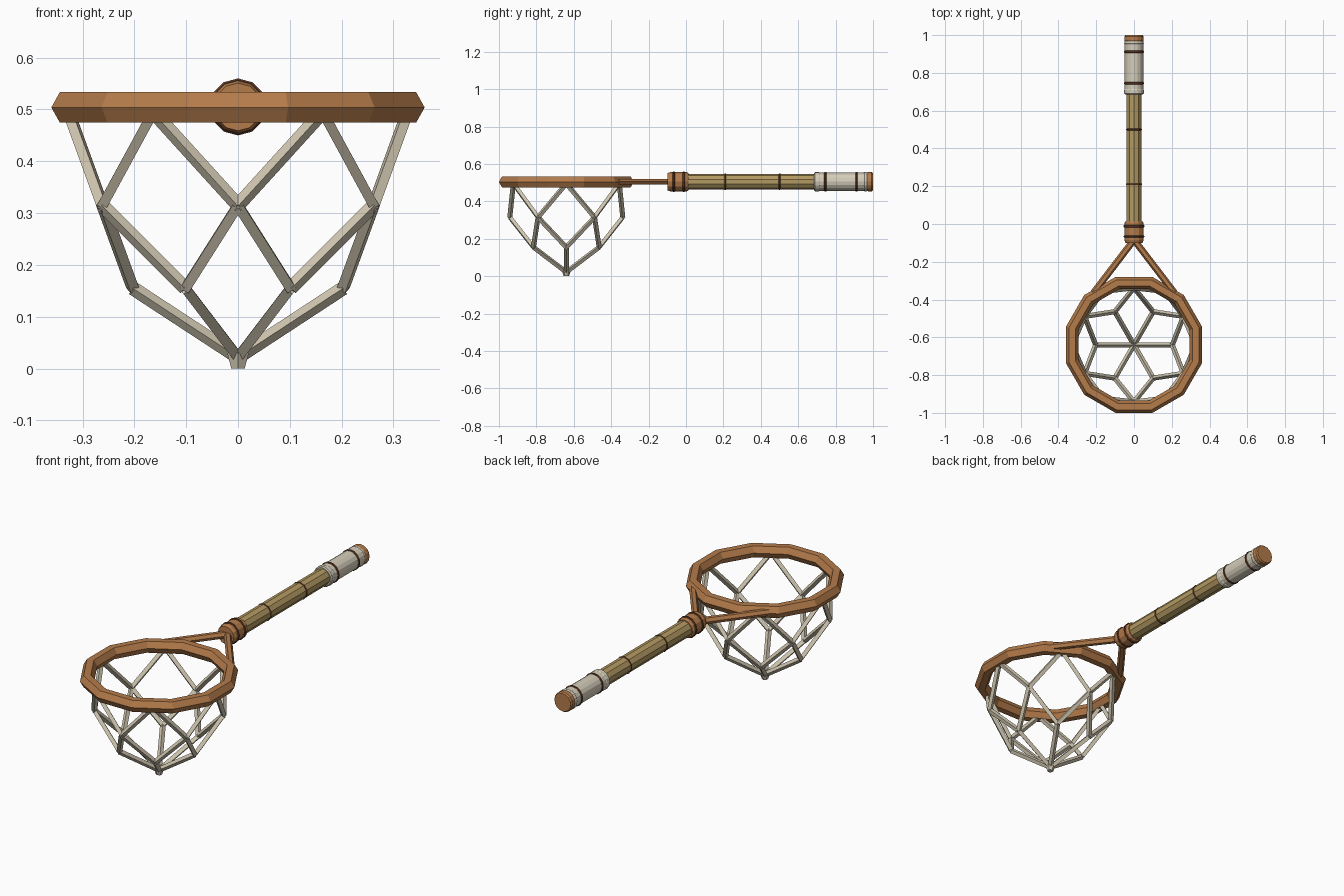
import bpy, bmesh, math
from mathutils import Vector, Matrix

if "Cube" in bpy.data.objects:
    bpy.data.objects.remove(bpy.data.objects["Cube"])

HOOP_Y, AXIS_Z = -0.64, 0.505


def material(name, rgb):
    m = bpy.data.materials.new(name)
    m.diffuse_color = (*rgb, 1)
    m.use_nodes = True
    m.node_tree.nodes["Principled BSDF"].inputs["Base Color"].default_value = m.diffuse_color
    return m


WOOD = material("warm wood", (0.46, 0.20, 0.07))
BAMBOO = material("bamboo", (0.45, 0.32, 0.12))
CORD = material("pale cord", (0.62, 0.56, 0.43))
WRAP = material("grip wrap", (0.66, 0.61, 0.49))
BAND = material("dark band", (0.14, 0.05, 0.022))


def finish(bm, name, mat):
    bmesh.ops.recalc_face_normals(bm, faces=bm.faces)
    me = bpy.data.meshes.new(name)
    bm.to_mesh(me)
    bm.free()
    me.materials.append(mat)
    ob = bpy.data.objects.new(name, me)
    bpy.context.collection.objects.link(ob)
    return ob


def lathe(name, profile, sides, mat, phase=0.0):
    """Closed turned part along y; profile is (y, radius) pairs."""
    bm = bmesh.new()
    rings = []
    for y, r in profile:
        rings.append([bm.verts.new((r * math.sin(a), y, AXIS_Z + r * math.cos(a)))
                      for a in (2 * math.pi * (i + phase) / sides for i in range(sides))])
    for a, b in zip(rings, rings[1:]):
        for i in range(sides):
            j = (i + 1) % sides
            bm.faces.new((a[i], a[j], b[j], b[i]))
    bm.faces.new(rings[0])
    bm.faces.new(rings[-1])
    return finish(bm, name, mat)


def rod(bm, a, b, r, sides, spin=0.0):
    """Straight prism from a to b."""
    a, b = Vector(a), Vector(b)
    d = b - a
    rot = d.to_track_quat('Z', 'Y').to_matrix().to_4x4()
    m = Matrix.Translation((a + b) / 2) @ rot @ Matrix.Rotation(spin, 4, 'Z')
    bmesh.ops.create_cone(bm, cap_ends=True, segments=sides, radius1=r, radius2=r,
                          depth=d.length, matrix=m)


# hoop: twelve straight sections, six-sided section
bm = bmesh.new()
rings = []
for i in range(12):
    a = math.radians(15 + 30 * i)
    ring = []
    for k in range(6):
        t = math.pi * k / 3
        r = 0.339 + 0.034 * math.cos(t)
        ring.append(bm.verts.new((r * math.cos(a), HOOP_Y + r * math.sin(a),
                                  AXIS_Z - 0.001 + 0.034 * math.sin(t))))
    rings.append(ring)
for i in range(12):
    p, q = rings[i], rings[(i + 1) % 12]
    for k in range(6):
        n = (k + 1) % 6
        bm.faces.new((p[k], p[n], q[n], q[k]))
finish(bm, "hoop", WOOD)

# fork arms joining the hoop to the handle
bm = bmesh.new()
for s in (-1, 1):
    rod(bm, (s * 0.005, -0.09, AXIS_Z), (s * 0.215, -0.365, AXIS_Z), 0.018, 6, math.pi / 6)
finish(bm, "fork_arms", WOOD)


# net: three staggered levels of knots, closing at the bottom
def knot(level, half_step):
    r, z = ((0.327, 0.495), (0.302, 0.315), (0.203, 0.155))[level]
    a = math.radians(30 * half_step)
    return (r * math.cos(a), HOOP_Y + r * math.sin(a), z)


bm = bmesh.new()
for i in range(6):
    h = 2 * i
    for s in (-1, 1):
        rod(bm, knot(0, h), knot(1, h + s), 0.0135, 4)
        rod(bm, knot(1, h + s), knot(2, h), 0.0135, 4)
    rod(bm, knot(2, h), (0, HOOP_Y, 0.022), 0.0135, 4)
finish(bm, "net", CORD)

# knot at the foot of the net
bm = bmesh.new()
bmesh.ops.create_cone(bm, cap_ends=True, segments=6, radius1=0.015, radius2=0.024, depth=0.03,
                      matrix=Matrix.Translation((0, HOOP_Y, 0.015)))
finish(bm, "net_bottom_knot", CORD)

# handle parts along the y axis
lathe("ferrule", [(-0.1, 0.046), (-0.085, 0.051), (0.005, 0.051), (0.013, 0.046)], 12, WOOD)
lathe("bamboo_handle", [(-0.02, 0.042), (0.71, 0.042)], 10, BAMBOO)
lathe("grip", [(0.685, 0.047), (0.69, 0.052), (0.71, 0.052), (0.715, 0.049), (0.95, 0.049),
               (0.955, 0.052), (0.965, 0.051), (0.972, 0.046)], 16, WRAP)
lathe("end_cap", [(0.965, 0.047), (0.972, 0.051), (0.993, 0.051), (1.0, 0.046)], 16, WOOD)

# raised bands and bamboo joints
for name, y, r, sides, w in (("ferrule_band_front", -0.066, 0.055, 12, 0.006),
                             ("ferrule_band_back", -0.012, 0.055, 12, 0.006),
                             ("bamboo_joint_front", 0.21, 0.0445, 10, 0.005),
                             ("bamboo_joint_back", 0.5, 0.0445, 10, 0.005),
                             ("grip_band_front", 0.745, 0.053, 16, 0.006),
                             ("grip_band_back", 0.912, 0.053, 16, 0.006)):
    lathe(name, [(y - w, r - 0.003), (y - w / 2, r), (y + w / 2, r), (y + w, r - 0.003)], sides, BAND)
